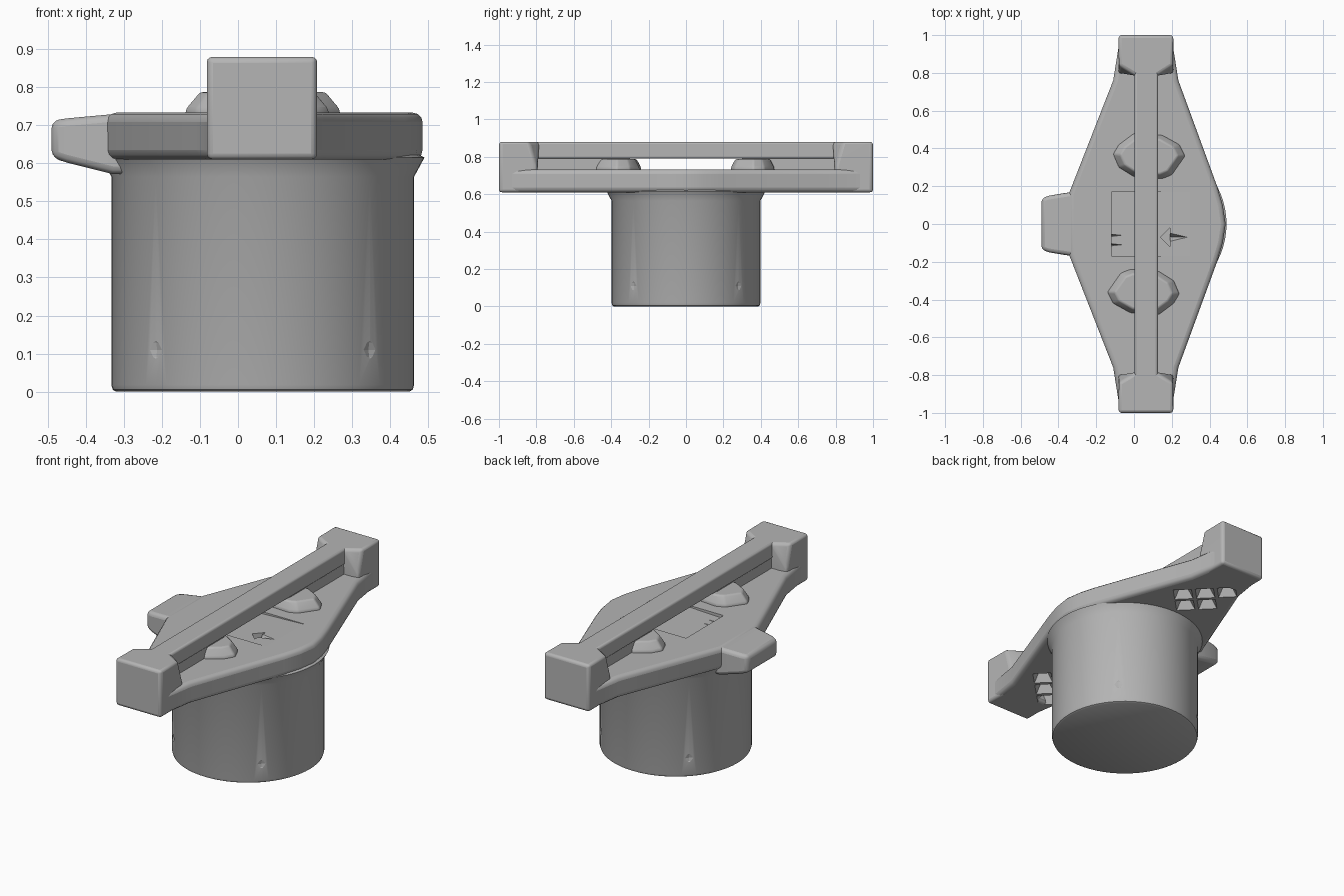
import bpy, bmesh, math
from mathutils import Vector

if bpy.data.objects.get("Cube"):
    bpy.data.objects.remove(bpy.data.objects["Cube"])

CX = 0.065  # axis shared by the drum and the bar
grey = bpy.data.materials.new("matte grey")
grey.use_nodes = True
COLOUR = (0.46, 0.46, 0.46, 1)
grey.diffuse_color = COLOUR
grey.node_tree.nodes["Principled BSDF"].inputs["Base Color"].default_value = COLOUR


def finish(name, bm, bevel=0, segments=3):
    bmesh.ops.recalc_face_normals(bm, faces=bm.faces)
    mesh = bpy.data.meshes.new(name)
    bm.to_mesh(mesh)
    bm.free()
    mesh.materials.append(grey)
    ob = bpy.data.objects.new(name, mesh)
    bpy.context.collection.objects.link(ob)
    if bevel:
        mod = ob.modifiers.new("Bevel", "BEVEL")
        mod.width, mod.segments, mod.angle_limit = bevel, segments, math.radians(25)
    return ob


def hull(name, points, bevel=0):
    bm = bmesh.new()
    for p in points:
        bm.verts.new(p)
    bmesh.ops.convex_hull(bm, input=bm.verts[:])
    bmesh.ops.dissolve_limit(bm, angle_limit=0.01, verts=bm.verts[:], edges=bm.edges[:])
    return finish(name, bm, bevel)


def box(name, x0, x1, y0, y1, z0, z1, bevel=0):
    return hull(name, [(x, y, z) for x in (x0, x1) for y in (y0, y1) for z in (z0, z1)], bevel)


def lathe(name, profile, steps=64):
    bm = bmesh.new()
    verts = [bm.verts.new((CX + r, 0, z)) for r, z in profile]
    edges = [bm.edges.new(pair) for pair in zip(verts, verts[1:])]
    bmesh.ops.spin(bm, geom=verts + edges, cent=(CX, 0, 0), axis=(0, 0, 1),
                   angle=math.tau, steps=steps)
    bmesh.ops.remove_doubles(bm, verts=bm.verts[:], dist=0.0005)
    return finish(name, bm)


def cut(target, cutter):
    cutter.hide_render = True
    cutter.hide_set(True)
    mod = target.modifiers.new("Cut", "BOOLEAN")
    mod.operation, mod.object, mod.solver = "DIFFERENCE", cutter, "EXACT"


def turn(points, side):
    # half turn about the drum axis for the front copy
    return points if side > 0 else [(2 * CX - x, -y, z) for x, y, z in points]


# drum with a flared collar under the deck
drum = lathe("drum", [(0, 0), (0.385, 0), (0.394, 0.005), (0.398, 0.018),
                      (0.398, 0.565), (0.425, 0.615), (0.36, 0.65), (0, 0.65)])

# shallow dimples low on the drum
bm = bmesh.new()
for sx in (-1, 1):
    for sy in (-1, 1):
        made = bmesh.ops.create_uvsphere(bm, u_segments=16, v_segments=10, radius=0.06)
        bmesh.ops.translate(bm, verts=made["verts"],
                            vec=(CX + sx * 0.32, sy * 0.32, 0.11))
cut(drum, finish("dimple_cutter", bm))

# diamond shaped deck
right_edge = [(0.20, 0.98), (0.235, 0.76), (0.44, 0.2), (0.47, 0.1)]
left_edge = [(-0.075, 0.98), (-0.11, 0.76), (-0.345, 0.16)]
outline = [(x, -y) for x, y in right_edge] + [(0.485, 0)] + right_edge[::-1]
outline += left_edge + [(x, -y) for x, y in left_edge[::-1]]
bm = bmesh.new()
base = bm.faces.new([bm.verts.new((x, y, 0.61)) for x, y in outline])
top = bmesh.ops.extrude_face_region(bm, geom=[base])
bmesh.ops.translate(bm, verts=[v for v in top["geom"] if isinstance(v, bmesh.types.BMVert)],
                    vec=(0, 0, 0.123))
deck = finish("deck", bm, 0.025)


# diamond grid of pyramid pockets under the deck
def deck_limits(y):
    y = abs(y)
    t = max(0, min(1, (y - 0.16) / 0.6))
    return -0.345 + 0.235 * t, 0.455 - 0.22 * t


bm = bmesh.new()
step = 0.085
for row in range(-9, 10):
    for col in range(-5, 6):
        if (row + col) % 2:
            continue
        x, y = CX + col * step, row * step
        lo, hi = deck_limits(abs(y) + 0.06)
        if math.hypot(x - CX, y) < 0.47 or x - 0.085 < lo or x + 0.085 > hi:
            continue
        ring = [bm.verts.new((x + dx * 0.078, y + dy * 0.078, 0.6))
                for dx, dy in ((1, 0), (0, 1), (-1, 0), (0, -1))]
        peak = bm.verts.new((x, y, 0.705))
        bm.faces.new(ring)
        for a, b in zip(ring, ring[1:] + ring[:1]):
            bm.faces.new((a, b, peak))
cut(deck, finish("pocket_cutter", bm))

# shallow sloped recess and small notches on the deck top
cut(deck, hull("recess_cutter", [(x, y, z) for y in (-0.17, 0.17)
                                 for x, z in ((-0.12, 0.715), (-0.12, 0.76), (0.3, 0.731), (0.3, 0.76))]))
cut(deck, hull("arrow_cutter", [(x, y, z) for x, y in ((0.14, -0.07), (0.19, -0.02), (0.19, -0.12))
                                for z in (0.69, 0.75)]))
cut(deck, hull("arrow_tail_cutter", [(0.18, -0.03, 0.75), (0.18, -0.11, 0.75),
                                    (0.18, -0.07, 0.69), (0.33, -0.07, 0.75)]))
for i, y in enumerate((-0.06, -0.11)):
    cut(deck, hull(f"slot_cutter_{i}", [(-0.12, y - 0.014, 0.75), (-0.12, y + 0.014, 0.75),
                                       (-0.12, y, 0.69), (0, y, 0.75)]))

# thumb tab on the right side of the deck
hull("thumb_tab", [(x, sy * y, z) for sy in (-1, 1) for x, y, z in (
    (-0.49, 0.135, 0.615), (-0.49, 0.135, 0.712), (-0.45, 0.15, 0.718),
    (-0.32, 0.17, 0.73), (-0.33, 0.17, 0.572), (-0.45, 0.15, 0.602),
    (-0.25, 0.17, 0.73), (-0.25, 0.17, 0.572))], 0.02)

# raised bar, open beneath its middle
box("bar", CX - 0.062, CX + 0.062, -0.85, 0.85, 0.79, 0.88, 0.012)

for side, word in ((1, "rear"), (-1, "front")):
    # end block with sloped inner corners
    hull(f"{word}_end_block", [(x, side * y, z) for x, y, z in (
        (-0.082, 1, 0.61), (0.208, 1, 0.61), (-0.082, 0.8, 0.61), (0.208, 0.8, 0.61),
        (-0.082, 0.8, 0.74), (0.208, 0.8, 0.74), (-0.082, 1, 0.88), (0.208, 1, 0.88),
        (-0.08, 0.84, 0.88), (0.206, 0.84, 0.88), (0.01, 0.785, 0.88), (0.12, 0.785, 0.88))], 0.016)
    # web filling the space below the outer bar
    ys = sorted((side * 0.3, side * 0.85))
    box(f"{word}_web", CX - 0.055, CX + 0.055, *ys, 0.7, 0.83)
    # faceted pillar under the bar
    foot = [(-0.11, 0.37), (-0.08, 0.30), (0.0, 0.25), (0.15, 0.24), (0.2, 0.26),
            (0.27, 0.36), (0.24, 0.42), (0.15, 0.47), (0.0, 0.48), (-0.08, 0.42)]
    mid = Vector((0.08, 0.36))
    points = []
    for x, y in foot:
        inner = mid + (Vector((x, y)) - mid) * 0.8
        points += [(x, y, 0.70), (x, y, 0.742), (inner.x, inner.y, 0.787)]
    hull(f"{word}_pillar", turn(points, side), 0.008)

# smooth the curved surfaces, keeping hard edges
for ob in bpy.context.collection.objects:
    if ob.type == "MESH" and not ob.hide_render:
        bpy.ops.object.select_all(action="DESELECT")
        ob.select_set(True)
        bpy.context.view_layer.objects.active = ob
        bpy.ops.object.shade_smooth_by_angle(angle=math.radians(35))
